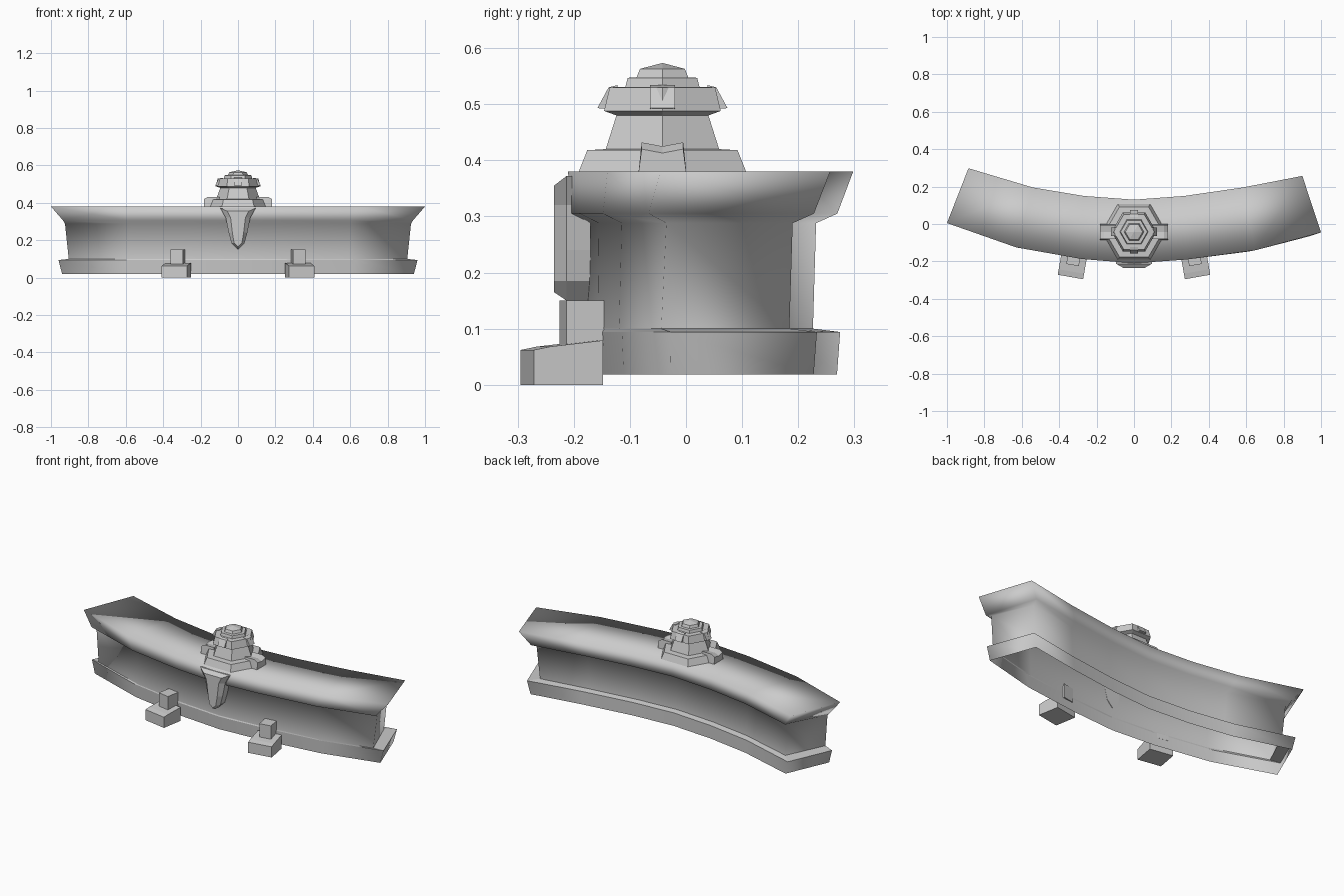
import bpy, bmesh, math
from mathutils import Matrix, Vector

cube = bpy.data.objects.get("Cube")
if cube:
    bpy.data.objects.remove(cube, do_unlink=True)

GREY = (0.6, 0.6, 0.6, 1)
stone = bpy.data.materials.new("stone_grey")
stone.use_nodes = True
stone.diffuse_color = GREY
stone.node_tree.nodes["Principled BSDF"].inputs["Base Color"].default_value = GREY


def finish(name, bm, smooth=False):
    bmesh.ops.recalc_face_normals(bm, faces=bm.faces)
    for f in bm.faces:
        f.smooth = smooth
    mesh = bpy.data.meshes.new(name)
    bm.to_mesh(mesh)
    bm.free()
    mesh.materials.append(stone)
    obj = bpy.data.objects.new(name, mesh)
    bpy.context.collection.objects.link(obj)
    return obj


def loft(bm, loops, cap_start=True, cap_end=True):
    """Skin a list of equal-length closed loops."""
    rings = [[bm.verts.new(p) for p in loop] for loop in loops]
    n = len(rings[0])
    for a, b in zip(rings, rings[1:]):
        for i in range(n):
            j = (i + 1) % n
            bm.faces.new((a[i], a[j], b[j], b[i]))
    if cap_start:
        bm.faces.new(rings[0])
    if cap_end:
        bm.faces.new(rings[-1])
    return rings


# Curved wall: plan outline, shrunk differently at each height
FRONT = [(-1, .005), (-.63, -.125), (-.28, -.187), (0, -.21), (.28, -.19), (.65, -.14), (1, -.045)]
BACK = [(-.885, .298), (-.54, .195), (-.27, .15), (0, .13), (.27, .15), (.58, .195), (.9, .257)]
# height, front inset, back inset, end shrink
LEVELS = [(.38, 0, 0, 0), (.305, .002, .01, .065), (.288, .037, .045, .075),
          (.10, .035, .045, .095), (.094, .032, .012, .04), (.018, .038, .012, .06)]


def plan_loop(z, front, back, shrink):
    def place(p, dy):
        x, y = p
        return Vector((x * (1 - shrink), y + dy - .36 * x * x * shrink, z))
    return [place(p, front) for p in FRONT] + [place(p, -back) for p in reversed(BACK)]


bm = bmesh.new()
rings = loft(bm, [plan_loop(*lv) for lv in LEVELS], cap_start=False, cap_end=False)
top, count = rings[0], len(FRONT)
for i in range(count - 1):
    bm.faces.new((top[i], top[i + 1], top[-2 - i], top[-1 - i]))
ledge = set(rings[3]) | set(rings[4])
for e in bm.edges:
    if e.verts[0] in ledge and e.verts[1] in ledge:
        e.smooth = False
finish("curved_wall", bm, smooth=True)

# Hexagonal tiered turret, corners toward the sides
CENTRE_Y = -.042
TIERS = [(.375, .151), (.418, .134), (.42, .101), (.48, .082), (.488, .104), (.53, .094),
         (.531, .066), (.547, .062), (.548, .046), (.563, .04), (.573, .002)]


def hexagon(z, apothem):
    r = apothem / math.cos(math.pi / 6)
    return [(r * math.cos(k * math.pi / 3), CENTRE_Y + r * math.sin(k * math.pi / 3), z)
            for k in range(6)]


bm = bmesh.new()
loft(bm, [hexagon(z, a) for z, a in TIERS])
finish("hexagonal_turret", bm)


def block(name, profile, half_width, angle, origin, smooth=False):
    """Extrude an outward/up profile sideways, then turn it about z."""
    bm = bmesh.new()
    loft(bm, [[(r, s * half_width, z) for r, z in profile] for s in (-1, 1)])
    bm.transform(Matrix.Translation(origin) @ Matrix.Rotation(angle, 4, "Z"))
    return finish(name, bm, smooth)


# Studs around the turret crown
for k, name in enumerate(("left", "back", "right", "front")):
    reach = .116 if k % 2 else .122
    block("crown_stud_" + name, [(.08, .49), (reach, .493), (reach - .02, .53), (.08, .534)],
          .022, k * math.pi / 2, (0, CENTRE_Y, 0))

# Flared side brackets at the turret foot, with a dished top
for side, name in ((1, "left"), (-1, "right")):
    bm = bmesh.new()
    loops = []
    for x, lift in ((.1, 0), (.16, 0), (.182, -.012)):
        loops.append([(side * x, CENTRE_Y + y, z) for y, z in
                      ((-.043, .375), (.043, .375), (.037, .432 + lift),
                       (0, .425 + lift), (-.037, .432 + lift))])
    loft(bm, loops)
    finish("turret_bracket_" + name, bm)

# Hanging tapered pendant on the front
HALF = [(.095, .372), (.066, .32), (.05, .24), (.035, .185)]


def pendant_loop(y, scale, tip):
    pts = [(x * scale, z) for x, z in HALF]
    pts = pts + [(0, tip)] + [(-x, z) for x, z in reversed(pts)]
    return [(x, y, min(z, .372 if scale == 1 else .355)) for x, z in pts]


bm = bmesh.new()
loft(bm, [pendant_loop(-.17, 1, .15), pendant_loop(-.213, 1, .15), pendant_loop(-.235, .6, .165)])
finish("front_pendant", bm)

# Two footing blocks with upright posts, following the curve
for side, name in ((1, "left"), (-1, "right")):
    angle = -math.pi / 2 + side * math.radians(10)
    origin = (side * .32, -.17, 0)
    block("footing_" + name, [(-.01, 0), (.115, 0), (.115, .062), (.085, .068), (-.01, .079)],
          .069, angle, origin)
    block("footing_post_" + name, [(-.025, .07), (.05, .07), (.05, .15), (-.025, .15)],
          .034, angle, origin)
